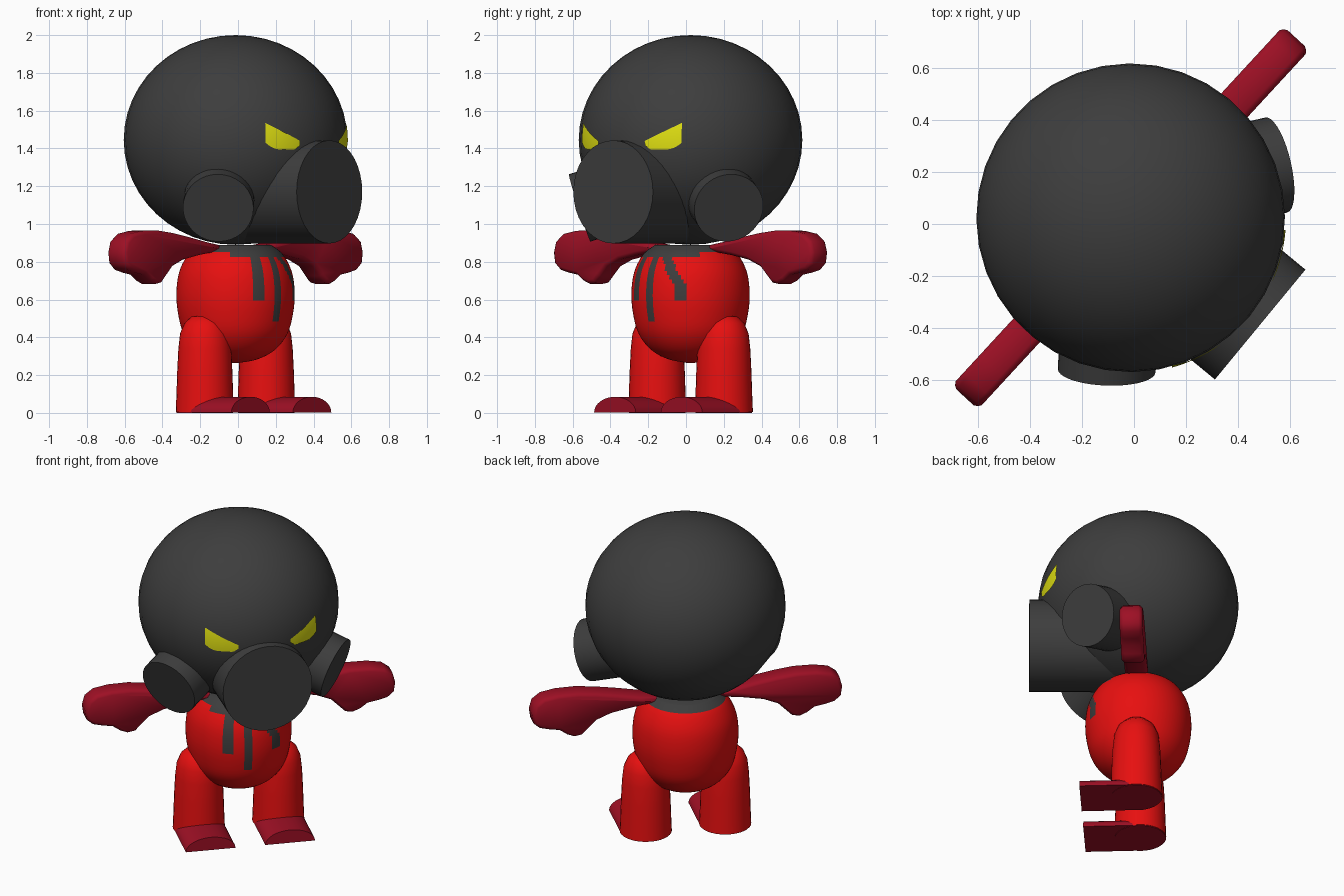
import bpy, bmesh, math
from mathutils import Matrix, Vector

if "Cube" in bpy.data.objects:
    bpy.data.objects.remove(bpy.data.objects["Cube"])

CENTRE = Vector((-0.013, 0.024, 0))      # figure axis
BODY_YAW, HEAD_YAW = 47.3, 50.5          # the figure looks towards +x, -y


def material(name, rgb):
    m = bpy.data.materials.new(name)
    m.diffuse_color = (*rgb, 1)
    m.use_nodes = True
    m.node_tree.nodes["Principled BSDF"].inputs["Base Color"].default_value = m.diffuse_color
    return m


GREY = material("dark grey", (0.047, 0.047, 0.047))
RED = material("bright red", (0.80, 0.005, 0.005))
MAROON = material("dark red", (0.34, 0.005, 0.018))
YELLOW = material("yellow", (0.75, 0.75, 0.006))


def finish(bm, name, mats, yaw, angle=40):
    """Turn the local part (facing -y) into place and make the object."""
    bmesh.ops.recalc_face_normals(bm, faces=bm.faces)
    bm.transform(Matrix.Translation(CENTRE) @ Matrix.Rotation(math.radians(yaw), 4, 'Z'))
    me = bpy.data.meshes.new(name)
    bm.to_mesh(me)
    bm.free()
    ob = bpy.data.objects.new(name, me)
    bpy.context.collection.objects.link(ob)
    for m in mats:
        me.materials.append(m)
    bpy.ops.object.select_all(action='DESELECT')
    ob.select_set(True)
    bpy.context.view_layer.objects.active = ob
    bpy.ops.object.shade_smooth_by_angle(angle=math.radians(angle))
    return ob


def lathe(profile, segments, x=0.0):
    """Spin an (r, z) profile around a vertical axis at x; ends are capped."""
    bm = bmesh.new()
    rings = []
    for r, z in profile:
        rings.append([bm.verts.new((x + r * math.sin(a), -r * math.cos(a), z))
                      for a in (2 * math.pi * i / segments for i in range(segments))])
    for lo, hi in zip(rings, rings[1:]):
        for i in range(segments):
            j = (i + 1) % segments
            bm.faces.new((lo[i], lo[j], hi[j], hi[i]))
    bm.faces.new(rings[0])
    bm.faces.new(rings[-1])
    return bm


def cylinder(name, front, direction, radius, length):
    """Capped tube whose front disc sits at a point and faces a direction."""
    d = direction.normalized()
    bm = bmesh.new()
    m = Matrix.Translation(front - d * length / 2) @ d.to_track_quat('Z', 'Y').to_matrix().to_4x4()
    bmesh.ops.create_cone(bm, cap_ends=True, segments=36, radius1=radius, radius2=radius,
                          depth=length, matrix=m)
    return finish(bm, name, [GREY], HEAD_YAW)


# Head: slightly flattened ball
HEAD_R, HEAD_H, HEAD_Z = 0.592, 0.555, 1.445
bm = bmesh.new()
bmesh.ops.create_uvsphere(bm, u_segments=36, v_segments=24, radius=1,
                          matrix=Matrix.Translation((0, 0, HEAD_Z))
                          @ Matrix.Diagonal((HEAD_R, HEAD_R, HEAD_H, 1)))
finish(bm, "head", [GREY], HEAD_YAW)

# Mask muzzle
cylinder("mask_muzzle", Vector((0, -0.644, 1.17)), Vector((0, -1, 0)), 0.273, 0.53)

for side, label in ((-1, "right"), (1, "left")):
    # Mask filter canister, tilted downwards
    a, b = math.radians(59.4), math.radians(52.5)
    cylinder(label + "_filter",
             Vector((side * 0.594 * math.sin(a), -0.594 * math.cos(a), 1.085)),
             Vector((side * math.sin(b), -math.cos(b), -0.32)), 0.187, 0.32)

    # Slanted eye: thin plate that follows the head
    bm = bmesh.new()
    cols, rows = 14, 8
    grid = []
    for i in range(cols + 1):
        t = i / cols
        az = side * math.radians(15.5 + 19.5 * t)
        top = 1.440 + 0.095 * t
        low = 1.395 + 0.022 * max(0, 1 - t / 0.15) + 0.035 * max(0, (t - 0.6) / 0.4) ** 2
        column = []
        for j in range(rows + 1):
            z = low + (top - low) * j / rows
            r = HEAD_R * math.sqrt(1 - ((z - HEAD_Z) / HEAD_H) ** 2) + 0.004
            column.append(bm.verts.new((r * math.sin(az), -r * math.cos(az), z)))
        grid.append(column)
    for i in range(cols):
        for j in range(rows):
            q = (grid[i][j], grid[i + 1][j], grid[i + 1][j + 1], grid[i][j + 1])
            bm.faces.new(q if side > 0 else q[::-1])
    eye = finish(bm, label + "_eye", [YELLOW], HEAD_YAW)
    if sum(p.normal.dot(p.center - CENTRE - Vector((0, 0, HEAD_Z))) for p in eye.data.polygons) < 0:
        eye.data.flip_normals()

# Body: lathed egg with a painted collar and drips
outline = [(0.02, 0.265), (0.12, 0.285), (0.21, 0.335), (0.275, 0.42), (0.305, 0.53),
           (0.313, 0.64), (0.297, 0.75), (0.25, 0.84), (0.19, 0.888)]
knots = outline + [outline[-1]]
profile = []
for k in range(len(outline) - 1):
    p0, p1, p2, p3 = (Vector(knots[max(0, k - 1 + n)]) for n in range(4))
    for s in range(5):
        t = s / 5
        profile.append(tuple(0.5 * (2 * p1 + (p2 - p0) * t + (2 * p0 - 5 * p1 + 4 * p2 - p3) * t * t
                                    + (3 * p1 - p0 - 3 * p2 + p3) * t ** 3)))
profile.append(outline[-1])
bm = lathe(profile, 120)
for f in bm.faces:
    c = f.calc_center_median()
    az = math.degrees(math.atan2(c.x, -c.y))
    slant = 15 + 17 * min(1, max(0, (0.82 - c.z) / 0.15))
    collar = c.z > (0.82 if abs(az) < 55 else 0.858)
    drip = ((abs(az + 24) < 5.5 and c.z > 0.605) or (abs(az + 1) < 4.6 and c.z > 0.49)
            or (abs(az - slant) < 6 and c.z > 0.605))
    f.material_index = 1 if collar or drip else 0
finish(bm, "body", [RED, GREY], BODY_YAW)

# Arm outline with mitten hand and thumb, in local x and z
arm_outline = [(0.16, 0.885), (0.28, 0.905), (0.42, 0.932), (0.54, 0.952), (0.66, 0.966),
               (0.78, 0.964), (0.87, 0.948), (0.92, 0.91), (0.937, 0.85), (0.928, 0.79),
               (0.89, 0.757), (0.83, 0.742), (0.77, 0.732), (0.725, 0.70), (0.68, 0.682),
               (0.635, 0.69), (0.60, 0.725), (0.55, 0.775), (0.46, 0.812), (0.34, 0.835),
               (0.22, 0.852), (0.16, 0.858)]
for side, label in ((-1, "right"), (1, "left")):
    bm = bmesh.new()
    face = bm.faces.new([bm.verts.new((side * x, -0.045, z)) for x, z in arm_outline])
    ext = bmesh.ops.extrude_face_region(bm, geom=[face], use_keep_orig=True)
    bmesh.ops.translate(bm, vec=(0, 0.09, 0),
                        verts=[v for v in ext["geom"] if isinstance(v, bmesh.types.BMVert)])
    bmesh.ops.recalc_face_normals(bm, faces=bm.faces)
    # rounded rims: two shrinking steps on both flat sides
    for thick, depth in ((0.008, 0.014), (0.012, 0.009)):
        caps = [f for f in bm.faces if len(f.verts) == len(arm_outline)]
        bmesh.ops.inset_region(bm, faces=caps, thickness=thick, depth=depth, use_even_offset=True)
    finish(bm, label + "_arm", [MAROON], BODY_YAW, 60)

    # Leg: flared column with a rounded top
    leg = [(0.154, 0.004), (0.15, 0.1), (0.146, 0.22), (0.14, 0.34), (0.131, 0.42),
           (0.108, 0.475), (0.07, 0.51), (0.01, 0.522)]
    finish(lathe(leg, 32, side * 0.24), label + "_leg", [RED], BODY_YAW)
    finish(lathe([(0.15, 0.0), (0.15, 0.006)], 32, side * 0.24), label + "_sole", [MAROON], BODY_YAW)

    # Foot: half-oval section pushed forwards with a flat toe
    bm = bmesh.new()
    section = [(side * 0.24 + 0.15 * math.cos(math.pi * i / 16), 0.002 + 0.083 * math.sin(math.pi * i / 16))
               for i in range(17)]
    toe = [bm.verts.new((x, -0.33, z)) for x, z in section]
    heel = [bm.verts.new((x, 0.0, z)) for x, z in section]
    bm.faces.new(toe)
    bm.faces.new(heel)
    for i in range(17):
        j = (i + 1) % 17
        bm.faces.new((toe[i], toe[j], heel[j], heel[i]))
    finish(bm, label + "_foot", [MAROON], BODY_YAW)
